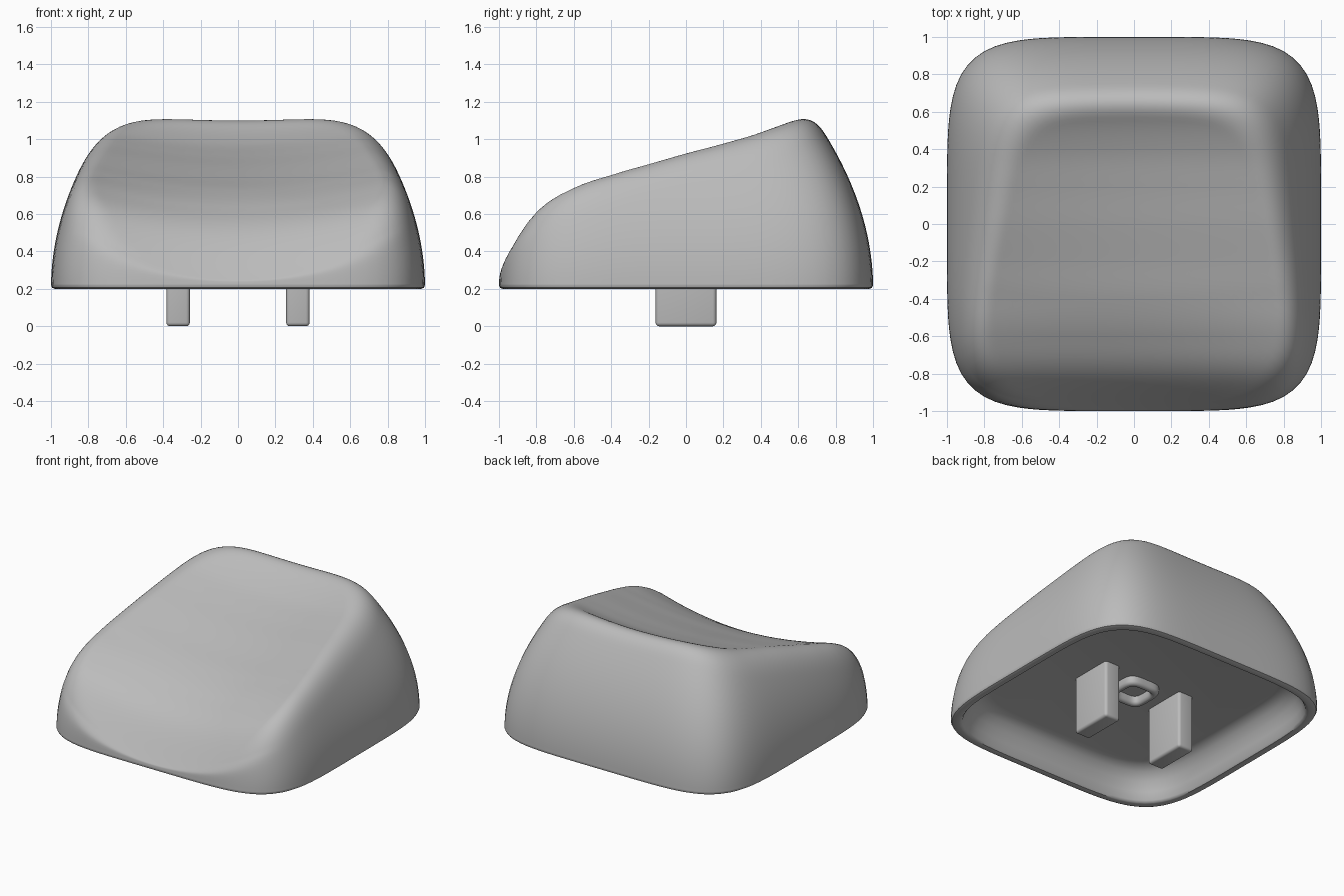
import bpy, bmesh, math

cube = bpy.data.objects.get("Cube")
if cube:
    bpy.data.objects.remove(cube, do_unlink=True)

grey = bpy.data.materials.new("plain grey")
grey.use_nodes = True
grey.diffuse_color = (0.5, 0.5, 0.5, 1)
grey.node_tree.nodes["Principled BSDF"].inputs["Base Color"].default_value = (0.5, 0.5, 0.5, 1)

SIDES = 128
BASE = 0.2
FLARE = 0.375  # how quickly the walls lean inward
# Height of the scooped top along its centre line, front to back
SPINE = [0.24, 0.50, 0.635, 0.725, 0.79, 0.855, 0.915, 0.985, 1.095, 1.28, 1.5]


def outline(s, power=5):
    """Rounded square loop of half-size s."""
    pts = []
    for i in range(SIDES):
        a = 2 * math.pi * (i + 0.5) / SIDES
        c, d = math.cos(a), math.sin(a)
        r = s / (abs(c) ** power + abs(d) ** power) ** (1 / power)
        pts.append((r * c, r * d))
    return pts


def spine(y):
    """Smooth interpolation of the centre line."""
    u = min(max((y + 1) * 5, 0), 9.999)
    i = int(u)
    t = u - i
    b, c = SPINE[i], SPINE[i + 1]
    a = SPINE[i - 1] if i else 2 * b - c
    d = SPINE[i + 2] if i < 9 else 2 * c - b
    return b + t / 2 * (c - a + t * (2 * a - 5 * b + 4 * c - d + t * (3 * (b - c) + d - a)))


def top_height(x, y, q):
    """Blend the leaning wall softly into the scooped top."""
    wall = BASE + q
    curve = 0.14 + 0.1 * min(max((-y - 0.4) / 0.6, 0), 1)
    scoop = spine(y) + curve * x * x
    k = max(min(0.2, 0.6 * q), 1e-4)
    h = max(k - abs(wall - scoop), 0) / k
    return max(min(wall, scoop) - h * h * k / 4, BASE + 0.02)


def finish(name, bm, angle=40):
    bmesh.ops.recalc_face_normals(bm, faces=bm.faces)
    mesh = bpy.data.meshes.new(name)
    bm.to_mesh(mesh)
    bm.free()
    mesh.materials.append(grey)
    obj = bpy.data.objects.new(name, mesh)
    bpy.context.collection.objects.link(obj)
    bpy.ops.object.select_all(action='DESELECT')
    obj.select_set(True)
    bpy.context.view_layer.objects.active = obj
    bpy.ops.object.shade_smooth_by_angle(angle=math.radians(angle))
    return obj


def loft(name, loops, closed=False):
    """Skin a list of point loops; cap the ends or join them in a ring."""
    bm = bmesh.new()
    rings = [[bm.verts.new(p) for p in loop] for loop in loops]
    pairs = list(zip(rings, rings[1:]))
    if closed:
        pairs.append((rings[-1], rings[0]))
    else:
        bm.faces.new(rings[0])
        bm.faces.new(rings[-1])
    for lo, hi in pairs:
        for i in range(SIDES):
            j = (i + 1) % SIDES
            bm.faces.new((lo[i], lo[j], hi[j], hi[i]))
    return finish(name, bm)


def flat_loops(profile, power=5):
    return [[(x, y, z) for x, y in outline(s, power)] for s, z in profile]


# Cap shell: hollow underside, rounded rim, walls and scooped top in one skin
under = [(0.78, 0.42), (0.82, 0.412), (0.86, 0.385), (0.895, 0.335), (0.92, 0.27),
         (0.935, 0.215), (0.945, 0.202), (0.955, BASE), (0.98, BASE), (0.994, 0.206)]
loops = flat_loops(under)
STEPS = 64
for j in range(STEPS):
    q = math.sqrt(1 / FLARE) * j / STEPS
    loops.append([(x, y, top_height(x, y, q)) for x, y in outline(1 - FLARE * q * q)])
loft("cap_shell", loops)

# Small raised socket ring in the middle of the underside
ring = [(0.14, 0.43), (0.14, 0.38), (0.13, 0.365), (0.115, 0.36),
        (0.10, 0.365), (0.09, 0.38), (0.09, 0.43)]
loft("socket_ring", flat_loops(ring, 4), closed=True)

# Pair of mounting legs
for side, name in ((-1, "right_leg"), (1, "left_leg")):
    bm = bmesh.new()
    bmesh.ops.create_cube(bm, size=1)
    for v in bm.verts:
        v.co = (v.co.x * 0.125 + side * 0.32, v.co.y * 0.325, (v.co.z + 0.5) * 0.44)
    bmesh.ops.bevel(bm, geom=bm.edges[:], offset=0.02, segments=4,
                    profile=0.5, affect='EDGES')
    finish(name, bm)
